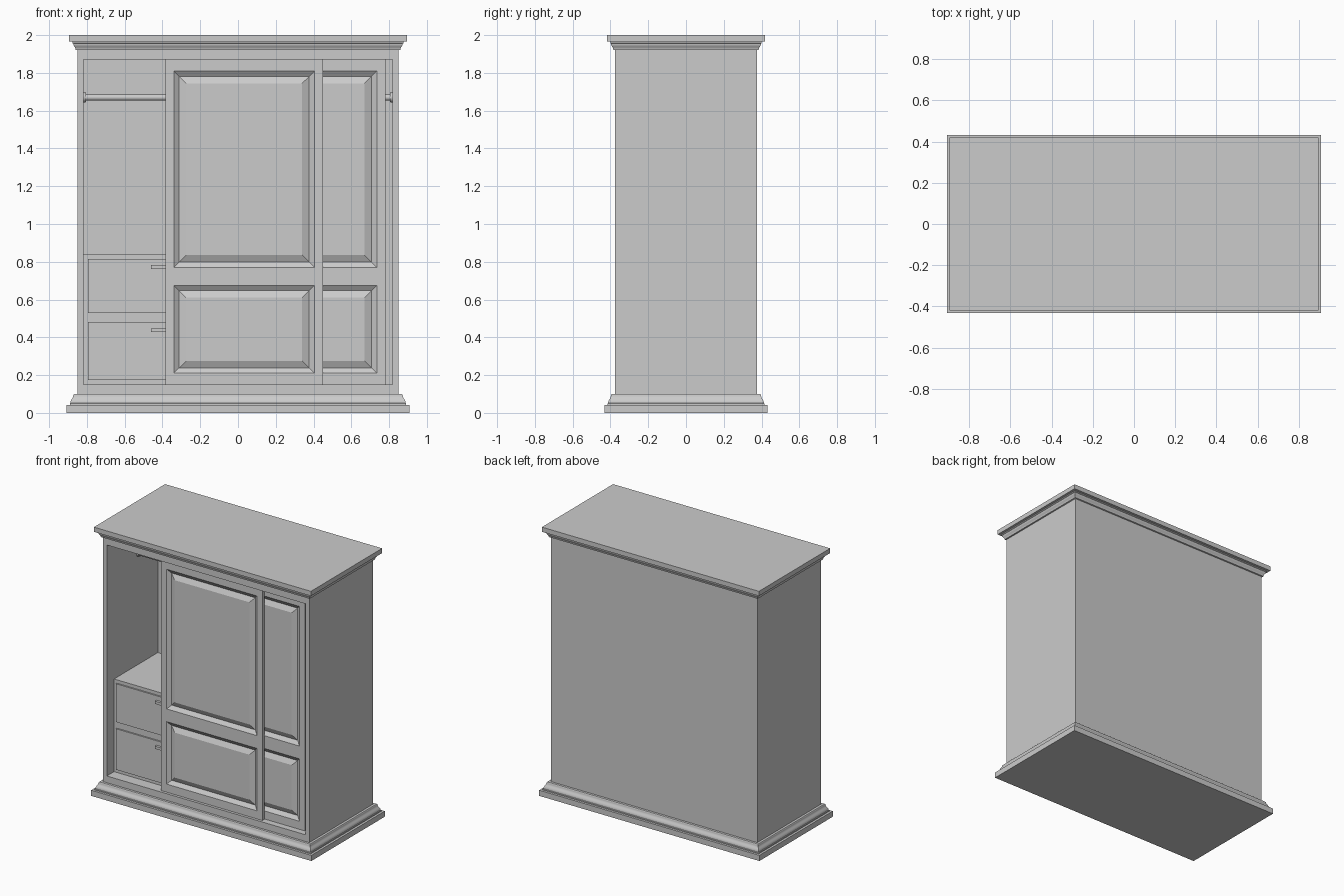
import bpy, bmesh, math
from mathutils import Vector

if "Cube" in bpy.data.objects:
    bpy.data.objects.remove(bpy.data.objects["Cube"], do_unlink=True)

grey = bpy.data.materials.new("plain_grey")
grey.use_nodes = True
COLOUR = (0.6, 0.6, 0.6, 1)
grey.diffuse_color = COLOUR
grey.node_tree.nodes["Principled BSDF"].inputs["Base Color"].default_value = COLOUR


def finish(name, bm, smooth=False):
    bmesh.ops.recalc_face_normals(bm, faces=bm.faces)
    mesh = bpy.data.meshes.new(name)
    bm.to_mesh(mesh)
    bm.free()
    mesh.materials.append(grey)
    obj = bpy.data.objects.new(name, mesh)
    bpy.context.collection.objects.link(obj)
    if smooth:
        bpy.ops.object.select_all(action='DESELECT')
        obj.select_set(True)
        bpy.context.view_layer.objects.active = obj
        bpy.ops.object.shade_smooth_by_angle(angle=math.radians(35))
    return obj


def rings(name, corners, smooth=False):
    """Closed solid bridging successive four-cornered rings."""
    bm = bmesh.new()
    loops = [[bm.verts.new(c) for c in ring] for ring in corners]
    for a, b in zip(loops, loops[1:]):
        for i in range(4):
            j = (i + 1) % 4
            bm.faces.new((a[i], a[j], b[j], b[i]))
    bm.faces.new(loops[0])
    bm.faces.new(loops[-1])
    return finish(name, bm, smooth)


SIGNS = ((-1, -1), (1, -1), (1, 1), (-1, 1))
W, D = 0.85, 0.375            # carcass half width and half depth
LOW, HIGH = 0.10, 1.92        # carcass bottom and top
MID = (LOW + HIGH) / 2
OPEN_W, OPEN_H = 0.818, 0.86  # half size of the opening
BACK = 0.225                  # inner back wall


def flat_ring(out, z):
    return [(sx * (W + out), sy * (D + out), z) for sx, sy in SIGNS]


def upright_ring(w, h, y):
    return [(sx * w, y, MID + sz * h) for sx, sz in SIGNS]


def box(name, x0, x1, y0, y1, z0, z1):
    return rings(name, [[(x0, y0, z), (x1, y0, z), (x1, y1, z), (x0, y1, z)]
                        for z in (z0, z1)])


def ogee(out0, z0, out1, z1, steps=10):
    """S-shaped moulding profile between two points."""
    pts = []
    for i in range(steps + 1):
        t = i / steps
        s = t - 0.8 * math.sin(2 * math.pi * t) / (2 * math.pi)
        pts.append((out0 + (out1 - out0) * s, z0 + (z1 - z0) * t))
    return pts


# Carcass with its hollow front
half_h = (HIGH - LOW) / 2
rings("carcass", [upright_ring(W, half_h, D), upright_ring(W, half_h, -D),
                  upright_ring(OPEN_W, OPEN_H, -D), upright_ring(OPEN_W, OPEN_H, BACK)])

# Plinth and cornice
rings("plinth_slab", [flat_ring(0.057, z) for z in (0, 0.042)])
rings("plinth_moulding", [flat_ring(o, z) for o, z in
                          [(0.04, 0.04), (0.04, 0.05)] + ogee(0.037, 0.052, 0.022, 0.095)
                          + [(0.018, 0.1)]], True)
rings("cornice_moulding", [flat_ring(o, z) for o, z in
                           [(0.006, 1.92)] + ogee(0.01, 1.922, 0.022, 1.955)
                           + [(0.025, 1.957), (0.025, 1.967)]], True)
rings("cornice_slab", [flat_ring(0.044, z) for z in (1.965, 2.0)])


# Sliding doors with two raised panels each
def door(name, x0, y, width=0.835, thick=0.025):
    xs = [0, 0.045, width - 0.045, width]
    zs = [0.15, 0.21, 0.675, 0.77, 1.81, 1.87]
    bm = bmesh.new()
    grid = [[bm.verts.new((x0 + x, y, z)) for x in xs] for z in zs]
    panels = []
    for r in range(len(zs) - 1):
        for c in range(len(xs) - 1):
            f = bm.faces.new((grid[r][c], grid[r][c + 1], grid[r + 1][c + 1], grid[r + 1][c]))
            if c == 1 and r in (1, 3):
                panels.append(f)
    rim = [e for e in bm.edges if e.is_boundary]
    out = bmesh.ops.extrude_edge_only(bm, edges=rim)["geom"]
    bmesh.ops.translate(bm, vec=Vector((0, thick, 0)),
                        verts=[v for v in out if isinstance(v, bmesh.types.BMVert)])
    bmesh.ops.holes_fill(bm, edges=[e for e in bm.edges if e.is_boundary], sides=0)
    bmesh.ops.recalc_face_normals(bm, faces=bm.faces)
    for thickness, depth in ((0.04, -0.02), (0.052, 0.018)):
        bmesh.ops.inset_individual(bm, faces=panels, thickness=thickness, depth=depth)
    finish(name, bm)


door("front_sliding_door", -0.385, -0.355)
door("rear_sliding_door", -0.055, -0.327)

# Drawer unit
box("drawer_unit", -OPEN_W, 0, -0.29, BACK, 0.15, 0.84)
for label, z0, z1 in (("upper", 0.53, 0.815), ("lower", 0.175, 0.48)):
    box(label + "_drawer_front", -0.795, -0.025, -0.301, -0.28, z0, z1)
    box(label + "_drawer_handle", -0.46, -0.36, -0.32, -0.295, z1 - 0.053, z1 - 0.033)


# Hanging rail and its end flanges
def rod(name, x0, x1, r0, r1):
    bm = bmesh.new()
    bmesh.ops.create_cone(bm, cap_ends=True, segments=24, radius1=r0, radius2=r1,
                          depth=abs(x1 - x0))
    for v in bm.verts:
        side = math.copysign(1, x1 - x0)
        v.co = Vector(((x0 + x1) / 2 + side * v.co.z, v.co.y, 1.67 + v.co.x))
    finish(name, bm, True)


rod("hanging_rail", -OPEN_W, OPEN_W, 0.017, 0.017)
for side, label in ((-1, "right"), (1, "left")):
    rod(label + "_rail_flange", side * OPEN_W, side * (OPEN_W - 0.012), 0.027, 0.025)
